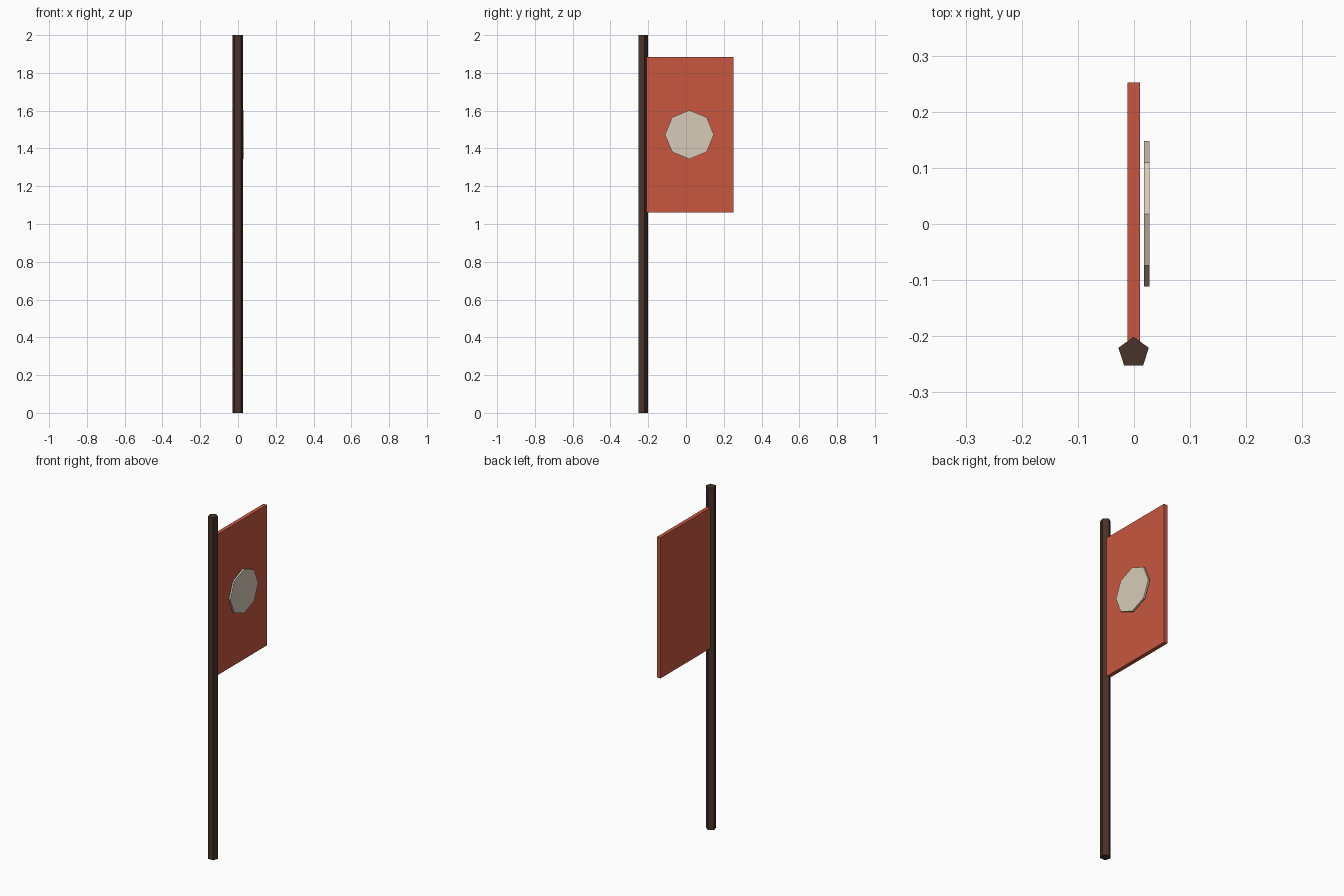
import bpy
from math import pi

if "Cube" in bpy.data.objects:
    bpy.data.objects.remove(bpy.data.objects["Cube"])

CX = -0.0007          # pole and cloth axis in x
POLE_R = 0.0285
POLE_Y = -0.2295


def paint(obj, name, colour):
    mat = bpy.data.materials.new(name)
    mat.diffuse_color = (*colour, 1)
    mat.use_nodes = True
    mat.node_tree.nodes["Principled BSDF"].inputs["Base Color"].default_value = mat.diffuse_color
    obj.data.materials.append(mat)


def prism(name, sides, radius, depth, location, rotation):
    bpy.ops.mesh.primitive_cylinder_add(vertices=sides, radius=radius, depth=depth,
                                        location=location, rotation=rotation)
    obj = bpy.context.object
    obj.name = name
    bpy.ops.object.transform_apply(location=False, rotation=True, scale=True)
    return obj


# Five-sided pole, one corner pointing at the cloth (+y)
pole = prism("pole", 5, POLE_R, 2.0, (CX, POLE_Y, 1.0), (0, 0, 0))
paint(pole, "dark_wood", (0.063, 0.033, 0.021))

# Stiff banner panel, its inner edge buried in the pole
y0, y1, z0, z1 = POLE_Y, 0.2525, 1.062, 1.884
bpy.ops.mesh.primitive_cube_add(size=1, location=(CX, (y0 + y1) / 2, (z0 + z1) / 2))
banner = bpy.context.object
banner.name = "banner"
banner.scale = (0.0224, y1 - y0, z1 - z0)
bpy.ops.object.transform_apply(location=False, rotation=False, scale=True)
paint(banner, "red_cloth", (0.58, 0.095, 0.05))

# Eight-sided emblem disc floating just off the right face
emblem = prism("emblem_disc", 8, 0.1295, 0.0104, (0.0227, 0.018, 1.473), (0, pi / 2, 0))
paint(emblem, "cream", (0.68, 0.60, 0.48))
